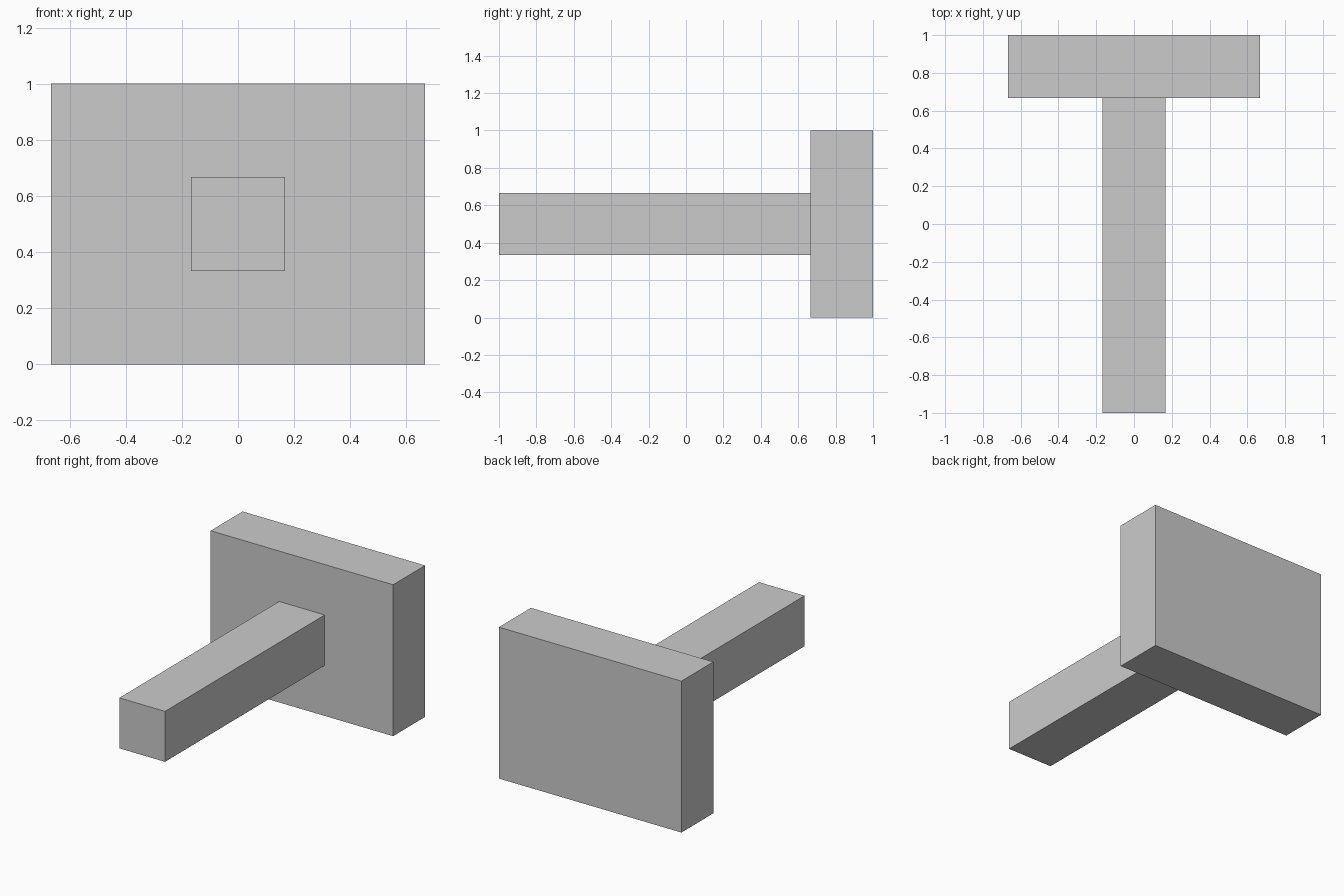
import bpy

if "Cube" in bpy.data.objects:
    bpy.data.objects.remove(bpy.data.objects["Cube"])

T = 1 / 3  # module: plate thickness and bar width


def box(name, size, centre):
    bpy.ops.mesh.primitive_cube_add(size=1, location=centre)
    obj = bpy.context.object
    obj.name = obj.data.name = name
    obj.scale = size
    bpy.ops.object.transform_apply(location=False, rotation=False, scale=True)
    return obj


# Upright plate at the back
box("back_plate", (4 * T, T, 1), (0, 1 - T / 2, 0.5))

# Square bar reaching forward from the middle of the plate
box("square_bar", (T, 5 * T, T), (0, -T / 2, 0.5))
